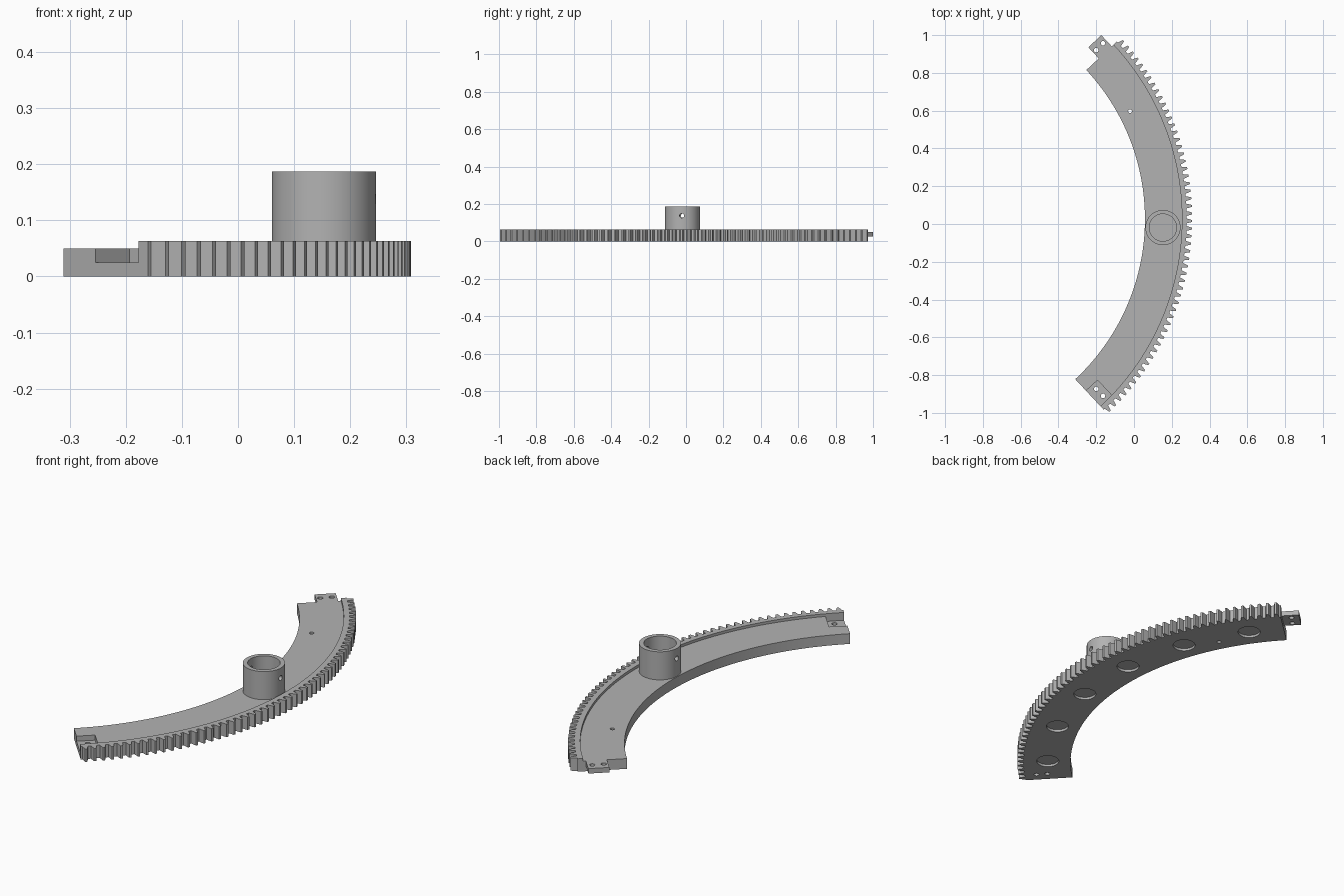
import bpy, bmesh
from math import cos, sin, radians
from mathutils import Matrix, Vector

cube = bpy.data.objects.get("Cube")
if cube:
    bpy.data.objects.remove(cube, do_unlink=True)

CX, CY = -1.10, 0.026            # centre of the arc
MID, SPAN, TEETH = -2.05, 90.0, 55
START, PITCH = MID - SPAN / 2, SPAN / TEETH
R_IN, R_RIM, R_ROOT, R_TIP = 1.158, 1.354, 1.379, 1.408
PLATE_TOP, RIM_TOP, HUB_TOP = 0.05, 0.063, 0.187

grey = bpy.data.materials.new("plain grey")
grey.use_nodes = True
colour = (0.45, 0.45, 0.45, 1)
grey.diffuse_color = colour
grey.node_tree.nodes["Principled BSDF"].inputs["Base Color"].default_value = colour


def polar(r, deg):
    return CX + r * cos(radians(deg)), CY + r * sin(radians(deg))


def finish(name, bm):
    bmesh.ops.recalc_face_normals(bm, faces=bm.faces)
    mesh = bpy.data.meshes.new(name)
    bm.to_mesh(mesh)
    bm.free()
    mesh.materials.append(grey)
    ob = bpy.data.objects.new(name, mesh)
    bpy.context.collection.objects.link(ob)
    return ob


def prism(name, outline, z0, z1):
    bm = bmesh.new()
    face = bm.faces.new([bm.verts.new((x, y, z0)) for x, y in outline])
    top = bmesh.ops.extrude_face_region(bm, geom=[face])["geom"]
    bmesh.ops.translate(bm, vec=(0, 0, z1 - z0),
                        verts=[v for v in top if isinstance(v, bmesh.types.BMVert)])
    return finish(name, bm)


def cylinder(name, xy, radius, z0, z1, sides=32):
    bm = bmesh.new()
    bmesh.ops.create_cone(bm, cap_ends=True, segments=sides, radius1=radius,
                          radius2=radius, depth=z1 - z0,
                          matrix=Matrix.Translation((*xy, (z0 + z1) / 2)))
    return finish(name, bm)


def end_block(name, deg, r0, r1, t0, t1, z0, z1):
    """Box aligned with one end: r along the radius, t along the tangent."""
    a = radians(deg)
    corners = [(r0, t0), (r1, t0), (r1, t1), (r0, t1)]
    return prism(name, [(CX + r * cos(a) - t * sin(a), CY + r * sin(a) + t * cos(a))
                        for r, t in corners], z0, z1)


def cut(ob, cutters):
    for c in cutters:
        c.hide_render = True
        mod = ob.modifiers.new("cut", 'BOOLEAN')
        mod.operation, mod.solver, mod.object = 'DIFFERENCE', 'EXACT', c
        bpy.context.view_layer.objects.active = ob
        bpy.ops.object.modifier_apply(modifier=mod.name)
        bpy.data.objects.remove(c, do_unlink=True)


def hole(xy, radius=0.012, z0=-0.1, z1=0.3):
    return cylinder("hole_cutter", xy, radius, z0, z1, 20)


# Curved base plate with joint socket, underside recesses and holes
steps = [START + PITCH * i for i in range(TEETH + 1)]
inner_edge = [polar(R_RIM, d) for d in steps]
plate = prism("base_plate", [polar(R_IN, d) for d in reversed(steps)] + inner_edge,
              0, PLATE_TOP)
cutters = [end_block("socket_cutter", START, 1.242, R_RIM + 0.02, -0.05, 0.083, 0.025, 0.1)]
cutters += [hole(xy) for xy in ((-0.2, -0.873), (-0.164, -0.91))]
cutters.append(hole(polar(1.221, 27.9), 0.01))
for i in range(6):
    cutters.append(cylinder("recess_cutter", polar(1.265, MID - 37.5 + 15 * i),
                            0.052, -0.05, 0.012))
cut(plate, cutters)

# Raised toothed rim
outline = []
for d in steps[:-1]:
    outline.append(polar(R_ROOT, d))
    for f, r in ((0.18, R_ROOT), (0.27, 1.393), (0.38, R_TIP),
                 (0.62, R_TIP), (0.73, 1.393), (0.82, R_ROOT)):
        outline.append(polar(r, d + f * PITCH))
outline.append(polar(R_ROOT, steps[-1]))
rim = prism("toothed_rim", inner_edge[::-1] + outline, 0, RIM_TOP)

# Joint tongue on the far end
tongue = end_block("joint_tongue", START + SPAN, 1.248, 1.342, 0, 0.081, 0.026, PLATE_TOP)
cut(tongue, [hole(xy) for xy in ((-0.2, 0.92), (-0.164, 0.957))])

# Hollow hub with a cross hole
hub_xy = polar(1.254, MID)
hub = cylinder("hub", hub_xy, 0.093, PLATE_TOP, HUB_TOP, 64)
bore = cylinder("bore_cutter", hub_xy, 0.072, 0.0, 0.3, 64)
bm = bmesh.new()
bmesh.ops.create_cone(bm, cap_ends=True, segments=20, radius1=0.012, radius2=0.012, depth=0.4)
pin = finish("pin_cutter", bm)
pin.matrix_world = (Matrix.Translation(Vector((*hub_xy, 0.138)))
                    @ Matrix.Rotation(radians(MID), 4, 'Z')
                    @ Matrix.Rotation(radians(90), 4, 'Y'))
cut(hub, [bore, pin])

# Smooth the round walls, keep the edges crisp
bpy.ops.object.select_all(action='DESELECT')
for ob in (plate, rim, tongue, hub):
    ob.select_set(True)
bpy.context.view_layer.objects.active = plate
bpy.ops.object.shade_smooth_by_angle(angle=radians(20))
